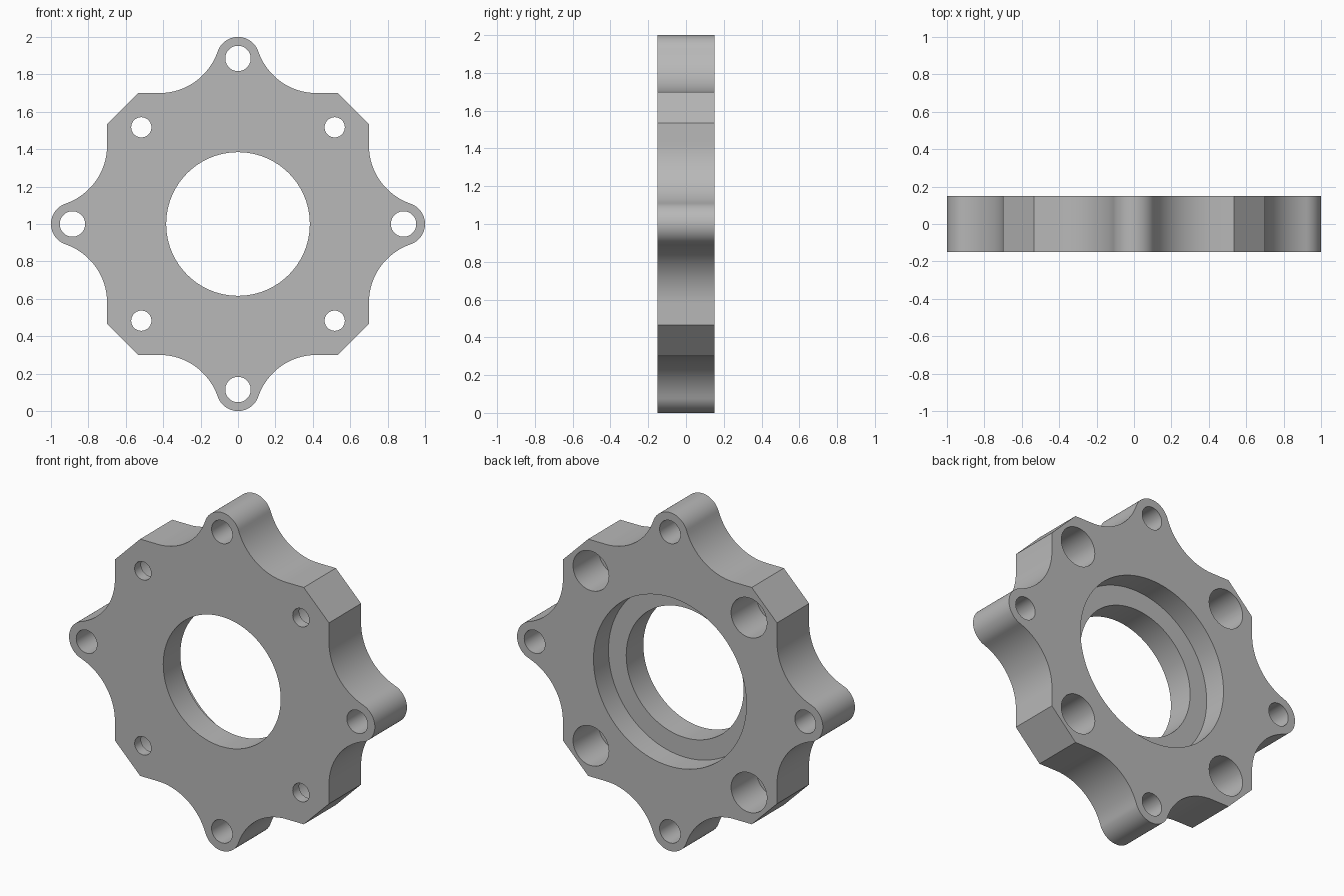
import bpy, bmesh, math
from mathutils import Vector, Matrix

cube = bpy.data.objects.get("Cube")
if cube:
    bpy.data.objects.remove(cube, do_unlink=True)

HALF = 0.15               # half thickness of the plate
FLAT = 0.70               # distance from centre to each flat side
LOBE_C, LOBE_R = 0.885, 0.115
ARC_X = 0.42              # where the concave fillet meets the flat
CHAMFER = 0.535
BOLT = 0.517
BACK = HALF + 0.1         # cutters overshoot both faces

grey = bpy.data.materials.new("machined_grey")
grey.use_nodes = True
grey.diffuse_color = (0.48, 0.48, 0.48, 1)
grey.node_tree.nodes["Principled BSDF"].inputs["Base Color"].default_value = (0.48, 0.48, 0.48, 1)


def arc(cx, cz, r, a0, a1, n):
    return [Vector((cx + r * math.cos(a0 + (a1 - a0) * i / n),
                    cz + r * math.sin(a0 + (a1 - a0) * i / n))) for i in range(n + 1)]


def make_object(name, bm):
    bmesh.ops.recalc_face_normals(bm, faces=bm.faces)
    mesh = bpy.data.meshes.new(name)
    bm.to_mesh(mesh)
    bm.free()
    mesh.materials.append(grey)
    obj = bpy.data.objects.new(name, mesh)
    bpy.context.collection.objects.link(obj)
    return obj


def quarter_outline():
    """One lobe at the top with its two fillets, ending at the chamfer corners."""
    drop = LOBE_C - FLAT
    # fillet radius that touches both the flat side and the round lobe
    r = (ARC_X**2 + drop**2 - LOBE_R**2) / (2 * (LOBE_R + drop))
    cz = FLAT + r
    tilt = math.atan2(cz - LOBE_C, ARC_X)
    fillet = arc(ARC_X, cz, r, -math.pi / 2, -math.pi + tilt, 20)
    lobe = arc(0, LOBE_C, LOBE_R, tilt, math.pi - tilt, 28)
    right = [Vector((CHAMFER, FLAT))] + fillet
    left = [Vector((-p.x, p.y)) for p in reversed(right)]
    return right + lobe[1:-1] + left


def stepped_cutter(name, x, z, profile, n):
    """Solid of revolution along y from (radius, y) pairs."""
    bm = bmesh.new()
    rings = [[bm.verts.new((x + p.x, y, z + p.y)) for p in arc(0, 0, r, 0, math.tau, n)[:-1]]
             for r, y in profile]
    for a, b in zip(rings, rings[1:]):
        for i in range(n):
            j = (i + 1) % n
            bm.faces.new((a[i], a[j], b[j], b[i]))
    bm.faces.new(rings[0])
    bm.faces.new(rings[-1])
    obj = make_object(name, bm)
    obj.hide_render = True
    return obj


# Plate body: the quarter outline turned four times and extruded
bm = bmesh.new()
outline = []
for k in range(4):
    turn = Matrix.Rotation(k * math.pi / 2, 2)
    outline += [turn @ p for p in quarter_outline()]
face = bm.faces.new([bm.verts.new((p.x, -HALF, p.y + 1)) for p in outline])
side = bmesh.ops.extrude_face_region(bm, geom=[face])["geom"]
bmesh.ops.translate(bm, vec=(0, 2 * HALF, 0),
                    verts=[v for v in side if isinstance(v, bmesh.types.BMVert)])
plate = make_object("flange_plate", bm)

# Central bore with the wider recess on the back
cutters = [stepped_cutter("bore_cutter", 0, 1,
                          [(0.384, -BACK), (0.384, 0.01), (0.5, 0.01), (0.5, BACK)], 96)]

# Lobe holes and counterbored corner holes
for k in range(4):
    a = k * math.pi / 2
    cutters.append(stepped_cutter("lobe_hole_cutter", LOBE_C * math.cos(a), 1 + LOBE_C * math.sin(a),
                                  [(0.068, -BACK), (0.068, BACK)], 40))
    sx, sz = (1 if k in (0, 3) else -1), (1 if k < 2 else -1)
    cutters.append(stepped_cutter("corner_hole_cutter", sx * BOLT, 1 + sz * BOLT,
                                  [(0.054, -BACK), (0.054, -0.09), (0.117, -0.09), (0.117, BACK)], 48))

# Cut every hole, then remove the cutters
bpy.ops.object.select_all(action="DESELECT")
bpy.context.view_layer.objects.active = plate
plate.select_set(True)
for cutter in cutters:
    mod = plate.modifiers.new("cut", "BOOLEAN")
    mod.operation = "DIFFERENCE"
    mod.solver = "EXACT"
    mod.object = cutter
    bpy.ops.object.modifier_apply(modifier=mod.name)
    bpy.data.objects.remove(cutter, do_unlink=True)

bpy.ops.object.shade_smooth_by_angle(angle=math.radians(30))
